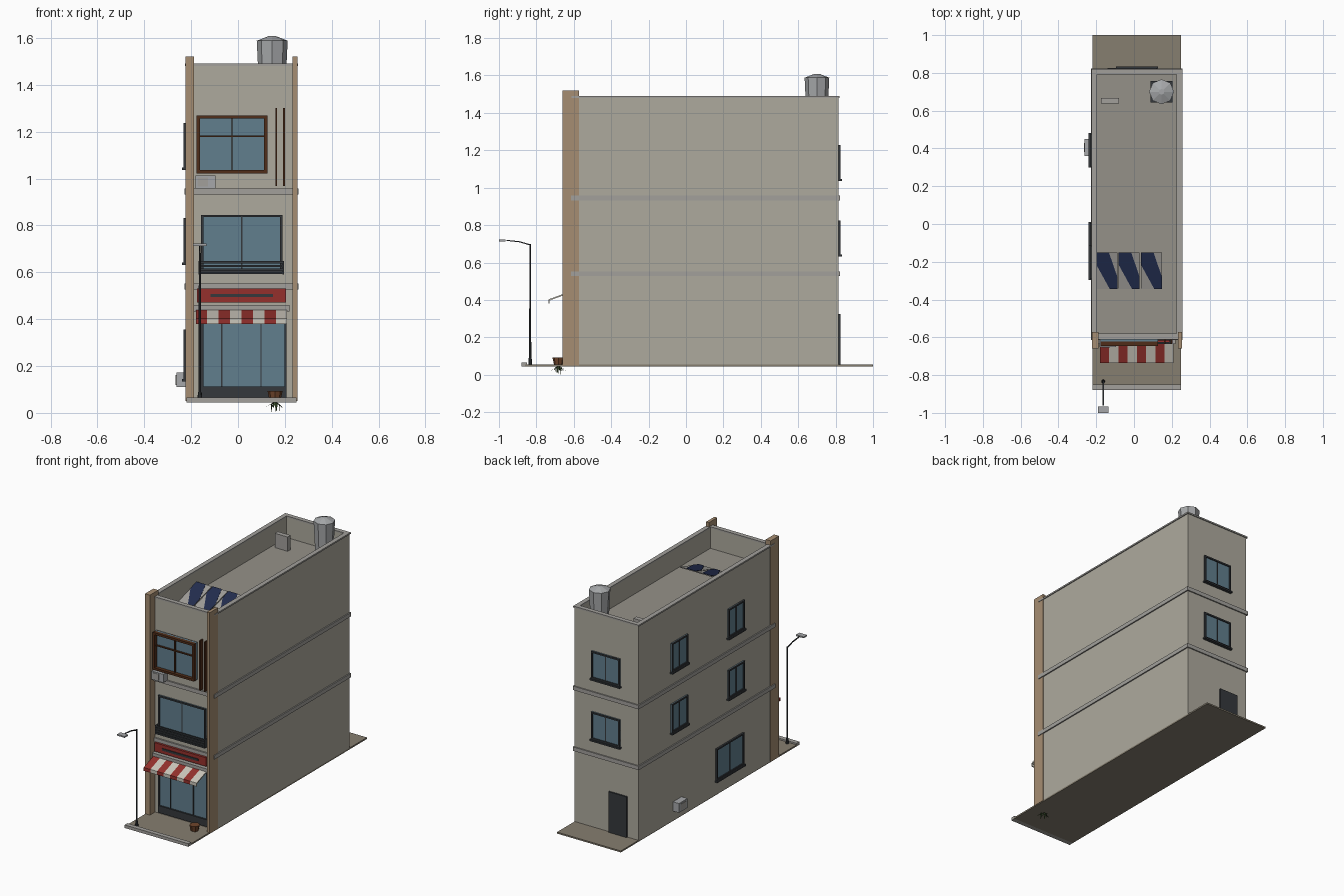
import bpy, bmesh, math, random
from mathutils import Vector, Matrix

if "Cube" in bpy.data.objects:
    bpy.data.objects.remove(bpy.data.objects["Cube"])
random.seed(3)

MATS = {}
COLORS = dict(wall=(.42, .40, .34), roof=(.30, .285, .25), trim=(.36, .35, .33), stone=(.38, .27, .17),
              pave=(.24, .21, .16), glass=(.12, .21, .27), dark=(.035, .04, .045), brown=(.08, .027, .01),
              red=(.30, .03, .025), cream=(.6, .57, .5), navy=(.017, .027, .08), steel=(.38, .39, .40),
              pot=(.16, .06, .025), leaf=(.05, .09, .03))


def finish(name, bm, mat):
    me = bpy.data.meshes.new(name)
    bmesh.ops.recalc_face_normals(bm, faces=bm.faces)
    bm.to_mesh(me)
    bm.free()
    if mat not in MATS:
        MATS[mat] = bpy.data.materials.new(mat)
        MATS[mat].diffuse_color = (*COLORS[mat], 1)
    me.materials.append(MATS[mat])
    ob = bpy.data.objects.new(name, me)
    bpy.context.collection.objects.link(ob)
    return ob


def boxes(name, mat, *bs):
    """Each box is (x0, x1, y0, y1, z0, z1)."""
    bm = bmesh.new()
    for b in bs:
        c = Vector([(b[i] + b[i + 1]) / 2 for i in (0, 2, 4)])
        s = [abs(b[i + 1] - b[i]) for i in (0, 2, 4)] + [1]
        bmesh.ops.create_cube(bm, size=1, matrix=Matrix.Translation(c) @ Matrix.Diagonal(s))
    return finish(name, bm, mat)


def extrude(name, mat, pts, vec):
    bm = bmesh.new()
    f = bm.faces.new([bm.verts.new(p) for p in pts])
    r = bmesh.ops.extrude_face_region(bm, geom=[f], use_keep_orig=True)
    bmesh.ops.translate(bm, vec=vec, verts=[v for v in r['geom'] if isinstance(v, bmesh.types.BMVert)])
    return finish(name, bm, mat)


def cone(name, mat, x, y, z0, z1, r0, r1, n):
    bm = bmesh.new()
    bmesh.ops.create_cone(bm, cap_ends=True, segments=n, radius1=r0, radius2=r1, depth=z1 - z0,
                          matrix=Matrix.Translation((x, y, (z0 + z1) / 2)))
    return finish(name, bm, mat)


X0, X1, Y0, Y1, ROOF, TOP = -.22, .25, -.605, .815, 1.345, 1.485


def on_wall(side, u0, u1, d0, d1, z0, z1):
    """Box on a wall: u runs along the wall, d outwards."""
    if side == 'front':
        return (u0, u1, Y0 - d1, Y0 - d0, z0, z1)
    if side == 'back':
        return (u0, u1, Y1 + d0, Y1 + d1, z0, z1)
    return (X0 - d1, X0 - d0, u0, u1, z0, z1)


def window(name, side, u0, u1, z0, z1, mat='dark', t=.01, d=.012, cols=(.5,), rows=(), sill=True):
    w = lambda *a: on_wall(side, *a)
    boxes(name + "_glass", 'glass', w(u0, u1, -.01, d * .4, z0, z1))
    bars = [w(u0, u0 + t, -.01, d, z0, z1), w(u1 - t, u1, -.01, d, z0, z1),
            w(u0, u1, -.01, d, z0, z0 + t), w(u0, u1, -.01, d, z1 - t, z1)]
    for c in cols:
        u = u0 + (u1 - u0) * c
        bars.append(w(u - .003, u + .003, -.01, d * .7, z0, z1))
    for r in rows:
        z = z0 + (z1 - z0) * r
        bars.append(w(u0, u1, -.01, d * .7, z - .003, z + .003))
    if sill:
        bars.append(w(u0 - .006, u1 + .006, -.01, d + .008, z0 - .01, z0))
    boxes(name + "_frame", mat, *bars)


# ground and curb
boxes("pavement", 'pave', (X0, X1, -.86, 1, .045, .055))
boxes("curb", 'trim', (X0, X1, -.88, -.85, .045, .065))

# building body, parapet and trims
boxes("body", 'wall', (X0, X1, Y0, Y1, .05, ROOF - .004))
boxes("roof_deck", 'roof', (X0 + .02, X1 - .02, Y0 + .02, Y1 - .02, ROOF - .01, ROOF))


def ring(a, b, t, z0, z1):
    xa, xb, ya, yb = X0 - a, X1 + a, Y0 - a, Y1 + a
    return [(xa, X0 + b, ya, yb, z0, z1), (X1 - b, xb, ya, yb, z0, z1),
            (X0 + b, X1 - b, ya, Y0 + b, z0, z1), (X0 + b, X1 - b, Y1 - b, yb, z0, z1)]


boxes("parapet", 'wall', *ring(0, .02, 0, ROOF - .004, TOP))
boxes("parapet_cap", 'trim', *ring(.006, .024, 0, TOP - .004, TOP + .006))
for i, z in enumerate((.54, .945)):
    boxes(f"floor_band_{i}", 'trim', (X0 - .008, X1 + .008, Y0 - .01, Y1 + .008, z - .013, z + .013))
boxes("pilasters", 'stone', (X0 - .003, -.187, -.66, -.572, .05, 1.52), (.232, X1 + .003, -.66, -.572, .05, 1.52))

# windows
window("top_front_window", 'front', -.177, .126, 1.022, 1.27, 'brown', .014, .04, rows=(.64,), sill=False)
window("middle_front_window", 'front', -.158, .19, .6, .845, sill=False)
window("shop_front", 'front', -.158, .208, .068, .445, cols=(.24, .7), sill=False)
boxes("shop_base", 'dark', on_wall('front', -.155, .207, -.01, .016, .066, .113))
boxes("facade_fins", 'brown', *[on_wall('front', u - .004, u + .004, -.01, .03, .968, 1.3) for u in (.163, .197)])
boxes("balcony_rail", 'dark', *[on_wall('front', -.168, .197, .02, .03, z, z + .01) for z in (.592, .607, .622, .638)],
      *[on_wall('front', u, u + .008, -.01, .03, .59, .648) for u in (-.168, .189)])
for i, z in enumerate((.642, 1.047)):
    window(f"back_window_{i}", 'back', -.088, .122, z, z + .182)
    for j, y in enumerate((-.29, .305)):
        window(f"side_window_{i}{j}", 'left', y, y + .17, z, z + .19)
window("side_ground_window", 'left', -.285, .005, .145, .355)
boxes("back_door", 'dark', on_wall('back', -.14, -.005, -.01, .01, .055, .326))

# air conditioners
boxes("front_ac", 'steel', on_wall('front', -.182, -.095, 0, .045, .957, 1.013))
boxes("front_ac_grille", 'trim', on_wall('front', -.172, -.128, .04, .048, .965, 1.005))
boxes("side_ac", 'steel', on_wall('left', .36, .45, 0, .043, .11, .172))
boxes("side_ac_grille", 'trim', on_wall('left', .38, .43, .04, .046, .12, .162))

# shop sign and striped awning
boxes("sign_board", 'red', on_wall('front', -.175, .205, -.01, .025, .472, .53))
boxes("sign_strip", 'dark', on_wall('front', -.117, .15, .02, .03, .494, .508))
boxes("awning_box", 'trim', on_wall('front', -.188, .22, -.01, .03, .432, .46))
n, ax0, ax1 = 8, -.18, .21
for i in range(n):
    w = (ax1 - ax0) / n
    x = ax0 + i * w
    prof = [(-.61, .449), (-.735, .403), (-.735, .38), (-.729, .38), (-.729, .397), (-.61, .441)]
    extrude(f"awning_stripe_{i}", 'cream' if i % 2 else 'red', [(x, y, z) for y, z in prof], (w, 0, 0))

# plant pot with drooping leaves
cone("plant_pot", 'pot', .158, -.682, .055, .093, .024, .032, 8)
bm = bmesh.new()
for i in range(10):
    a = i * math.tau / 10 + random.uniform(-.2, .2)
    d, s = Vector((math.cos(a), math.sin(a), 0)), Vector((-math.sin(a), math.cos(a), 0)) * .005
    c = Vector((.158, -.682, .05))
    tip = c + d * (.018 + .027 * (i % 2)) + Vector((0, 0, -.05 if i % 2 == 0 else -.03))
    mid = c + d * .018 + Vector((0, 0, -.012))
    bm.faces.new([bm.verts.new(p) for p in (c, mid + s, tip, mid - s)])
finish("plant_leaves", bm, 'leaf')

# street lamp
cone("lamp_base", 'dark', -.163, -.833, .055, .09, .01, .008, 8)
cone("lamp_pole", 'dark', -.163, -.833, .055, .7, .006, .004, 8)
extrude("lamp_arm", 'dark', [(-.166, y, z) for y, z in
        ((-.83, .69), (-.89, .708), (-.96, .716), (-.96, .721), (-.89, .714), (-.83, .697))], (.006, 0, 0))
boxes("lamp_head", 'steel', (-.191, -.135, -1, -.965, .713, .722))

# roof water tank and vent
boxes("tank_base", 'dark', (.088, .205, .642, .758, ROOF - .003, 1.362))
cone("water_tank", 'steel', .146, .7, 1.36, 1.588, .055, .066, 8)
cone("tank_lid", 'steel', .146, .7, 1.588, 1.608, .066, .015, 8)
boxes("roof_vent", 'trim', (-.175, -.08, .637, .668, ROOF - .003, 1.44))

# tilted solar panels with clipped blue faces
za, zb, ya, yb = 1.352, 1.41, -.345, -.15
slope = lambda x, t, h=0: (x, ya + (yb - ya) * t, za + (zb - za) * t + h)
for i in range(3):
    a = -.2 + i * .118
    b = a + .112
    extrude(f"solar_frame_{i}", 'trim', [slope(a, 0), slope(b, 0), slope(b, 1), slope(a, 1)], (0, 0, -.006))
    m, k = a + .04, b - .04
    extrude(f"solar_cells_{i}", 'navy', [slope(k, 0, .002), slope(b, 0, .002), slope(b, .33, .002),
            slope(k - .005, 1, .002), slope(a, 1, .002), slope(a, .67, .002)], (0, 0, -.002))

for m in bpy.data.materials:
    if m.users and not m.is_grease_pencil:
        m.use_nodes = True
        m.node_tree.nodes["Principled BSDF"].inputs["Base Color"].default_value = m.diffuse_color
